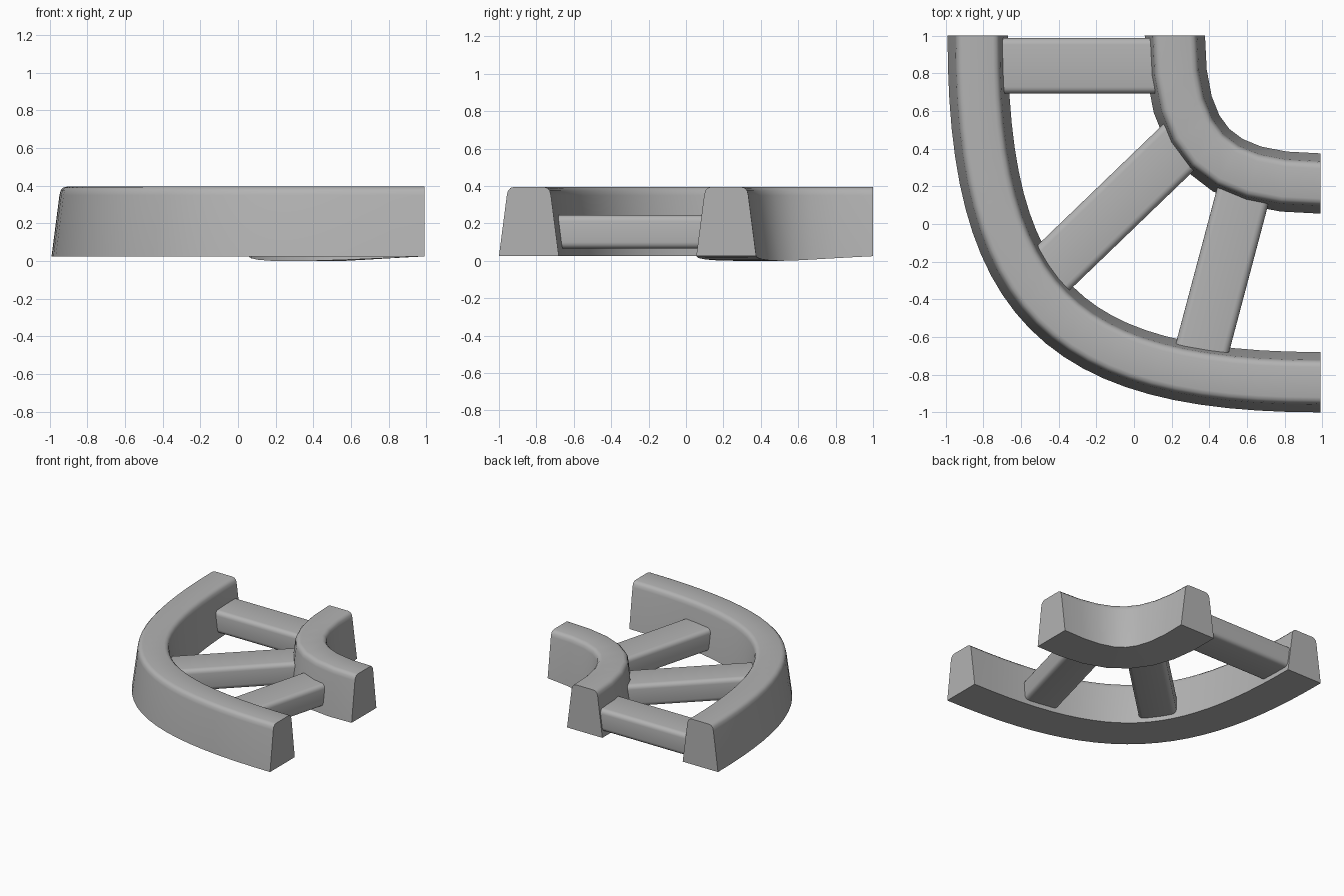
import bpy, bmesh, math
from mathutils import Vector

if "Cube" in bpy.data.objects:
    bpy.data.objects.remove(bpy.data.objects["Cube"])

# Rail cross-section: tapered sides, rounded top, (offset, height)
half = [(0.16, 0.025), (0.118, 0.35), (0.112, 0.375), (0.098, 0.39), (0.08, 0.395)]
PROFILE = half + [(-o, z) for o, z in reversed(half)]

grey = bpy.data.materials.new("dark_grey")
grey.diffuse_color = (0.45, 0.45, 0.45, 1)
grey.use_nodes = True
grey.node_tree.nodes["Principled BSDF"].inputs["Base Color"].default_value = grey.diffuse_color


def finish(name, bm, angle):
    bmesh.ops.recalc_face_normals(bm, faces=bm.faces)
    me = bpy.data.meshes.new(name)
    bm.to_mesh(me)
    bm.free()
    me.materials.append(grey)
    ob = bpy.data.objects.new(name, me)
    bpy.context.collection.objects.link(ob)
    bpy.ops.object.select_all(action='DESELECT')
    ob.select_set(True)
    bpy.context.view_layer.objects.active = ob
    bpy.ops.object.shade_smooth_by_angle(angle=math.radians(angle))
    return ob


def rail(name, ax, ay, k, segs, sag):
    """Sweep the profile along a quarter-turn bezier from the back to the right."""
    ex, ey = 0.99, 1.0
    p = [Vector((ax, ey)), Vector((ax, ey - k * (ey - ay))),
         Vector((ex - k * (ex - ax), ay)), Vector((ex, ay))]
    bm = bmesh.new()
    rings = []
    for i in range(segs + 1):
        t = i / segs
        u = 1 - t
        c = p[0] * u**3 + p[1] * 3 * u * u * t + p[2] * 3 * u * t * t + p[3] * t**3
        d = (p[1] - p[0]) * u * u + (p[2] - p[1]) * 2 * u * t + (p[3] - p[2]) * t * t
        d.normalize()
        n = Vector((-d.y, d.x))
        ring = []
        for o, z in PROFILE:
            if z < 0.03:
                z -= sag * math.sin(math.pi * t)
            q = c + n * o
            ring.append(bm.verts.new((q.x, q.y, z)))
        rings.append(ring)
    m = len(PROFILE)
    for a, b in zip(rings, rings[1:]):
        for j in range(m):
            bm.faces.new((a[j], a[(j + 1) % m], b[(j + 1) % m], b[j]))
    bm.faces.new(rings[0])
    bm.faces.new(rings[-1])
    return finish(name, bm, 35)


def sleeper(name, a, b, width):
    """Rounded bar between two points, ends tucked into the rails."""
    a, b = Vector(a), Vector(b)
    d = b - a
    bm = bmesh.new()
    bmesh.ops.create_cube(bm, size=1)
    bmesh.ops.scale(bm, vec=(d.length + 0.08, width, 0.18), verts=bm.verts)
    long_edges = [e for e in bm.edges
                  if abs(e.verts[0].co.x - e.verts[1].co.x) > 0.1]
    bmesh.ops.bevel(bm, geom=long_edges, offset=0.035, segments=4,
                    profile=0.5, affect='EDGES')
    ob = finish(name, bm, 35)
    mid = (a + b) / 2
    ob.location = (mid.x, mid.y, 0.155)
    ob.rotation_euler.z = math.atan2(d.y, d.x)
    return ob


# Rails
rail("outer_rail", -0.83, -0.84, 0.76, 24, 0)
rail("inner_rail", 0.217, 0.215, 0.73, 8, 0.025)

# Sleepers
sleeper("sleeper_back", (-0.70, 0.84), (0.11, 0.84), 0.295)
sleeper("sleeper_middle", (-0.43, -0.235), (0.24, 0.41), 0.29)
sleeper("sleeper_right", (0.36, -0.67), (0.575, 0.14), 0.285)
